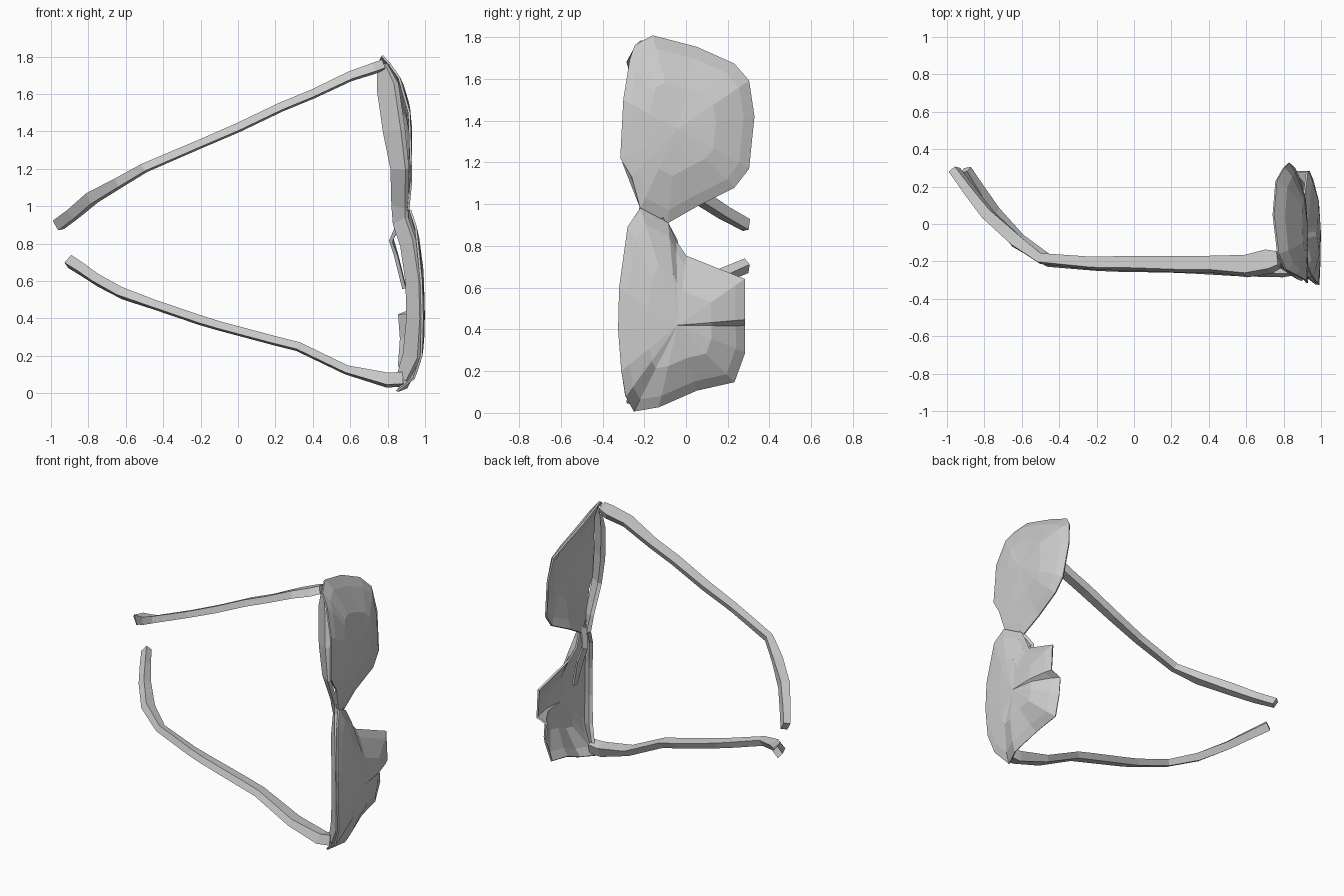
import bpy, bmesh
from mathutils import Vector


def finish(name, bm):
    bmesh.ops.recalc_face_normals(bm, faces=bm.faces)
    me = bpy.data.meshes.new(name)
    bm.to_mesh(me)
    bm.free()
    ob = bpy.data.objects.new(name, me)
    bpy.context.collection.objects.link(ob)
    return ob


def sweep(name, path, lean=.6):
    """Four-sided bar along (x, y, z, half width, half height) points."""
    bm = bmesh.new()
    pts = [Vector(p[:3]) for p in path]
    rings = []
    for i, p in enumerate(path):
        t = (pts[min(i + 1, len(pts) - 1)] - pts[max(i - 1, 0)]).normalized()
        n = t.cross(Vector((0, 1, 0))).normalized()
        b = n.cross(t)
        rings.append([bm.verts.new(pts[i] + n * p[3] * u + b * p[4] * v)
                      for u, v in ((1, lean), (-.6, 1), (-1, -lean), (.6, -1))])
    for r, s in zip(rings, rings[1:]):
        for k in range(4):
            bm.faces.new((r[k], r[(k + 1) % 4], s[(k + 1) % 4], s[k]))
    bm.faces.new(rings[0])
    bm.faces.new(rings[-1])
    return finish(name, bm)


def lens(name, rim, centre):
    """Faceted dome from a rim loop to a centre point, given thin walls."""
    bm = bmesh.new()
    c = Vector(centre)
    rings = []
    for t in (0, .14, .5):
        ring = []
        for p in rim:
            q = Vector(p).lerp(c, t)
            q.x = p[0] + (c.x - p[0]) * (1 - (1 - t) ** 2.6)
            ring.append(bm.verts.new(q))
        rings.append(ring)
    tip = bm.verts.new(c)
    n = len(rim)
    for k in range(n):
        j = (k + 1) % n
        for r, s in zip(rings, rings[1:]):
            bm.faces.new((r[k], r[j], s[j], s[k]))
        bm.faces.new((rings[-1][k], rings[-1][j], tip))
    ob = finish(name, bm)
    mod = ob.modifiers.new("thickness", 'SOLIDIFY')
    mod.thickness = .012
    mod.offset = 0


# Wraparound lenses
lens("upper_lens", [
    (.77, -.16, 1.805), (.745, .05, 1.75), (.76, .23, 1.67), (.80, .30, 1.59),
    (.825, .325, 1.42), (.855, .30, 1.17), (.86, .23, 1.08), (.85, .05, .99),
    (.86, -.09, .91), (.91, -.22, .98), (.925, -.26, 1.13), (.925, -.315, 1.22),
    (.915, -.30, 1.5), (.86, -.27, 1.69), (.81, -.245, 1.76)],
    (.925, -.04, 1.36))
lens("lower_lens", [
    (.85, -.25, .01), (.90, -.13, .03), (.87, .05, .11), (.86, .23, .15),
    (.87, .28, .29), (.86, .28, .42), (.935, .28, .45), (.925, .28, .64),
    (.89, 0, .75), (.87, -.05, .82), (.875, -.09, .91), (.92, -.22, .98),
    (.95, -.28, .89), (.98, -.32, .6), (.985, -.325, .4), (.98, -.31, .2),
    (.94, -.29, .08)], (.993, -.04, .42))

# Nose pad behind the lower lens
sweep("nose_pad", [
    (.87, -.13, .93, .012, .03), (.82, -.07, .82, .012, .03),
    (.845, -.06, .74, .012, .04), (.89, -.06, .56, .012, .02)])

# Brow bar and bridge
sweep("brow_frame", [
    (.77, -.17, 1.75, .03, .03), (.80, -.21, 1.64, .06, .04),
    (.835, -.255, 1.4, .06, .04), (.865, -.27, 1.2, .05, .035),
    (.865, -.19, 1.0, .045, .035), (.87, -.18, .92, .045, .05),
    (.91, -.25, .8, .045, .035), (.94, -.285, .6, .045, .035),
    (.945, -.29, .4, .045, .035), (.93, -.27, .2, .05, .035),
    (.88, -.24, .08, .035, .03)], -.6)

# Temples with ear bends
sweep("upper_temple", [
    (.775, -.19, 1.755, .03, .045), (.72, -.20, 1.735, .03, .065),
    (.60, -.225, 1.695, .027, .06), (.40, -.215, 1.60, .025, .045),
    (.23, -.215, 1.53, .025, .045), (0, -.21, 1.42, .025, .04),
    (-.22, -.21, 1.325, .024, .035), (-.5, -.185, 1.205, .026, .03),
    (-.63, -.09, 1.13, .03, .04), (-.78, .05, 1.045, .038, .035),
    (-.88, .18, .96, .036, .03), (-.96, .29, .90, .036, .025)])
sweep("lower_temple", [
    (.88, -.23, .075, .04, .04), (.80, -.235, .07, .04, .05),
    (.58, -.225, .125, .025, .055), (.32, -.22, .25, .025, .045),
    (.2, -.215, .28, .025, .045), (-.1, -.215, .36, .025, .04),
    (-.2, -.215, .39, .026, .035), (-.45, -.20, .475, .026, .03),
    (-.62, -.09, .535, .03, .04), (-.75, .06, .605, .03, .035),
    (-.83, .18, .66, .032, .03), (-.9, .29, .705, .034, .025)])
